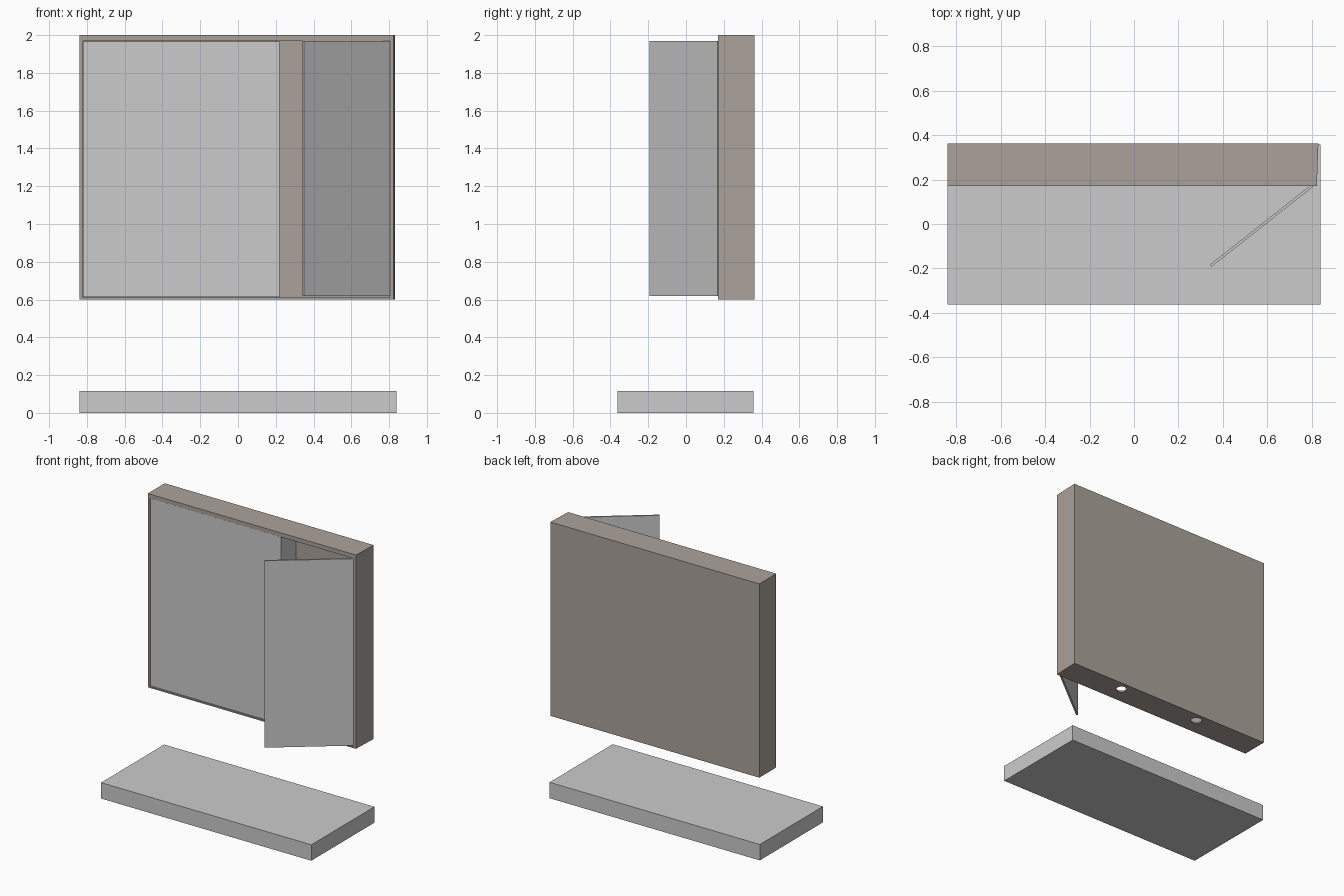
import bpy, math
from mathutils import Vector

if "Cube" in bpy.data.objects:
    bpy.data.objects.remove(bpy.data.objects["Cube"])


def box(name, x, y, z, mat=None):
    """Axis-aligned box given its (min, max) ranges."""
    verts = [(a, b, c) for c in z for b in y for a in x]
    faces = [(0, 2, 3, 1), (4, 5, 7, 6), (0, 1, 5, 4),
             (2, 6, 7, 3), (0, 4, 6, 2), (1, 3, 7, 5)]
    me = bpy.data.meshes.new(name)
    me.from_pydata(verts, [], faces)
    ob = bpy.data.objects.new(name, me)
    bpy.context.collection.objects.link(ob)
    if mat:
        me.materials.append(mat)
    return ob


def cut(target, cutter):
    """Boolean-subtract a hidden cutter and apply it."""
    cutter.hide_render = True
    mod = target.modifiers.new("cut", 'BOOLEAN')
    mod.operation, mod.object, mod.solver = 'DIFFERENCE', cutter, 'EXACT'
    bpy.context.view_layer.objects.active = target
    bpy.ops.object.modifier_apply(modifier=mod.name)
    bpy.data.objects.remove(cutter, do_unlink=True)


taupe = bpy.data.materials.new("taupe")
taupe.diffuse_color = (0.41, 0.365, 0.33, 1)
taupe.use_nodes = True
taupe.node_tree.nodes["Principled BSDF"].inputs["Base Color"].default_value = taupe.diffuse_color

# Floor plinth
box("plinth", (-0.84, 0.84), (-0.363, 0.357), (0, 0.115))

# Wall cabinet shell: open front, right side very slightly skewed
cabinet = box("cabinet_shell", (-0.84, 0.83), (0.17, 0.363), (0.6, 2.0), taupe)
for v in cabinet.data.vertices:
    if v.co.x > 0 and v.co.y < 0.2:
        v.co.x = 0.823
cut(cabinet, box("cavity", (-0.822, 0.803), (0.1, 0.35), (0.61, 1.97), taupe))

# Two round openings in the cabinet floor
for x in (-0.30, 0.36):
    bpy.ops.mesh.primitive_cylinder_add(vertices=32, radius=0.037, depth=0.1,
                                        location=(x, 0.298, 0.6))
    hole = bpy.context.object
    hole.data.materials.append(taupe)
    cut(cabinet, hole)

# Closed left door and the divider behind its free edge
box("left_door", (-0.82, 0.22), (0.175, 0.187), (0.614, 1.967))
box("divider", (0.205, 0.22), (0.187, 0.35), (0.61, 1.97))

# Right door swung open about its hinge edge
hinge, tip = Vector((0.802, 0.172)), Vector((0.345, -0.188))
width = (tip - hinge).length
door = box("right_door", (-width, 0), (-0.006, 0.006), (0.62, 1.97))
door.location = (hinge.x, hinge.y, 0)
door.rotation_euler.z = math.atan2(hinge.y - tip.y, hinge.x - tip.x)
